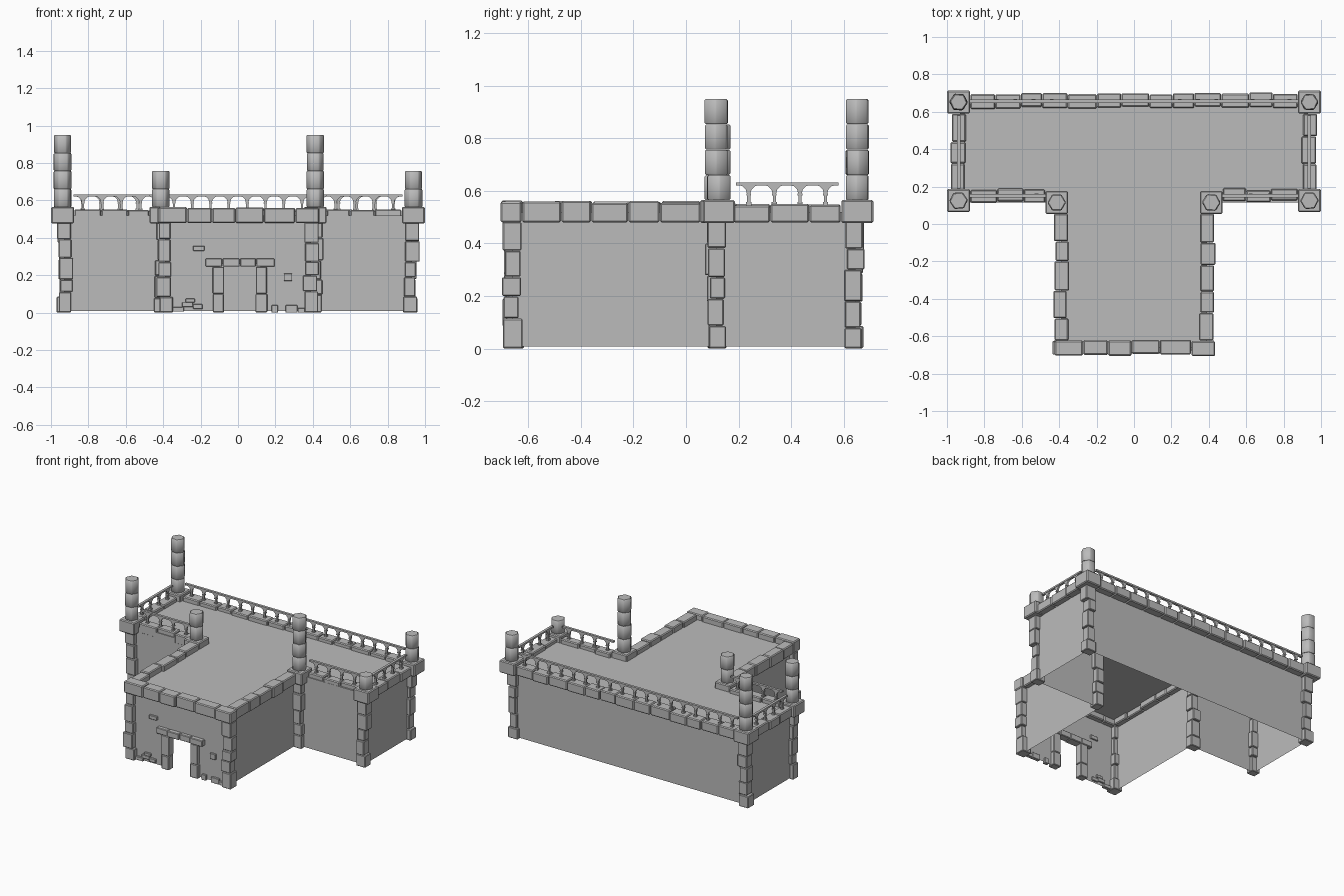
import bpy, bmesh, math, random
from mathutils import Matrix, Vector

random.seed(4)
old = bpy.data.objects.get("Cube")
if old:
    bpy.data.objects.remove(old)

stone = bpy.data.materials.new("grey_stone")
stone.use_nodes = True
GREY = (0.5, 0.5, 0.5, 1)
stone.diffuse_color = GREY
stone.node_tree.nodes["Principled BSDF"].inputs["Base Color"].default_value = GREY


def finish(name, bm, bevel=0, smooth=None):
    mesh = bpy.data.meshes.new(name)
    bm.to_mesh(mesh)
    bm.free()
    mesh.materials.append(stone)
    ob = bpy.data.objects.new(name, mesh)
    bpy.context.collection.objects.link(ob)
    if bevel:
        mod = ob.modifiers.new("worn_edges", 'BEVEL')
        mod.width = bevel
        mod.segments = 1
        mod.limit_method = 'ANGLE'
    if smooth:
        bpy.ops.object.select_all(action='DESELECT')
        ob.select_set(True)
        bpy.context.view_layer.objects.active = ob
        bpy.ops.object.shade_smooth_by_angle(angle=math.radians(smooth))
    return ob


def block(bm, lo, hi):
    lo, hi = Vector(lo), Vector(hi)
    size = hi - lo
    bmesh.ops.create_cube(bm, size=1, matrix=Matrix.Translation((lo + hi) / 2)
                          @ Matrix.Diagonal((*size, 1)))


def jitter(amount):
    return random.uniform(-amount, amount)


def cuts(a, b, n, wobble=0.15):
    # uneven joints between stones
    step = (b - a) / n
    inner = [a + step * (i + jitter(wobble)) for i in range(1, n)]
    return [a, *inner, b]


def course(bm, axis, a, b, across, n, top, half=0.038):
    # a row of coping stones along the x or y axis
    marks = cuts(a, b, n)
    for p, q in zip(marks, marks[1:]):
        c, h, t = across + jitter(0.006), half + jitter(0.003), top + jitter(0.004)
        lo, hi = (p + 0.001, c - h), (q - 0.001, c + h)
        if axis == 'y':
            lo, hi = lo[::-1], hi[::-1]
        block(bm, (*lo, 0.48), (*hi, t))


# Walls: thin shell, open underneath, with a doorway in the front wing
X, W, BACK, MID, FRONT, ROOF, BASE = 0.93, 0.39, 0.645, 0.115, -0.66, 0.52, 0.008
DOOR_L, DOOR_R, DOOR_TOP = -0.10, 0.12, 0.26
outline = [(W, FRONT), (W, MID), (X, MID), (X, BACK),
           (-X, BACK), (-X, MID), (-W, MID), (-W, FRONT)]
bm = bmesh.new()


def panel(a, b, z0, z1):
    bm.faces.new([bm.verts.new((*p, z)) for p, z in
                  ((a, z0), (b, z0), (b, z1), (a, z1))])


for a, b in zip(outline, outline[1:]):
    panel(a, b, BASE, ROOF)
panel((-W, FRONT), (DOOR_L, FRONT), BASE, ROOF)
panel((DOOR_R, FRONT), (W, FRONT), BASE, ROOF)
panel((DOOR_L, FRONT), (DOOR_R, FRONT), DOOR_TOP, ROOF)
finish("walls", bm)

# Flat roof
bm = bmesh.new()
bm.faces.new([bm.verts.new((x, y, ROOF)) for x, y in outline])
finish("roof", bm)

# Corner stones stacked up every corner
bm = bmesh.new()
corners = [(s * x, y) for s in (-1, 1)
           for x, y in ((0.925, 0.64), (0.925, 0.115), (0.41, 0.115), (0.39, -0.66))]
for x, y in corners:
    marks = cuts(0, 0.482, 5, 0.2)
    for z0, z1 in zip(marks, marks[1:]):
        cx, cy = x + jitter(0.008), y + jitter(0.006)
        hx, hy = 0.033 + jitter(0.006), 0.033 + jitter(0.005)
        block(bm, (cx - hx, cy - hy, z0 + 0.001), (cx + hx, cy + hy, z1 - 0.001))
finish("corner_stones", bm, 0.004)

# Coping stones around the roof edge
bm = bmesh.new()
course(bm, 'x', -0.875, 0.875, 0.66, 13, 0.55)
course(bm, 'x', -0.425, 0.435, -0.662, 6, 0.56)
for s in (-1, 1):
    course(bm, 'y', 0.18, 0.59, s * 0.937, 3, 0.547)
    course(bm, 'y', -0.624, 0.056, s * 0.39, 5, 0.558)
    lo, hi = sorted((s * 0.875, s * 0.475))
    course(bm, 'x', lo, hi, 0.152, 3, 0.55, 0.033)
finish("coping_stones", bm, 0.006)

# Pillar plinths and the broken pillars, each a stack of drums
plinths, pillars = bmesh.new(), bmesh.new()
DRUM = 0.0965
for x, y, drums in ((-0.938, 0.652, 4), (0.938, 0.652, 2), (-0.938, 0.125, 3),
                    (0.938, 0.125, 1), (-0.413, 0.115, 2), (0.413, 0.115, 4)):
    block(plinths, (x - 0.061, y - 0.061, 0.477), (x + 0.061, y + 0.061, 0.566))
    for i in range(drums):
        r = 0.049 + jitter(0.0015)
        place = Matrix.Translation((x, y, 0.564 + DRUM * (i + 0.5)))
        turn = Matrix.Rotation(math.radians(30 + jitter(6)), 4, 'Z')
        bmesh.ops.create_cone(pillars, cap_ends=True, segments=6, radius1=r,
                              radius2=r, depth=DRUM - 0.001, matrix=place @ turn)
finish("pillar_plinths", plinths, 0.006)
finish("pillars", pillars, 0.005, 62)

# Railings: a handrail on small posts with arched brackets
RAIL_Z = 0.62


def baluster(bm, x, y, along_y):
    arc = [math.radians(a) for a in (0, 30, 60, 90)]
    right = [(0.042 - 0.036 * math.cos(t), 0.587 + 0.036 * math.sin(t)) for t in arc]
    profile = right + [(-u, z) for u, z in reversed(right)]

    def spot(u, v, z):
        return (x + v, y + u, z) if along_y else (x + u, y + v, z)
    rings = [[bm.verts.new(spot(u, v, z)) for u, z in profile] for v in (-0.006, 0.006)]
    bm.faces.new(rings[0])
    bm.faces.new(rings[1][::-1])
    n = len(profile)
    for i in range(n):
        j = (i + 1) % n
        bm.faces.new((rings[0][j], rings[0][i], rings[1][i], rings[1][j]))
    for h, z0, z1 in ((0.006, 0.54, 0.59), (0.010, 0.54, 0.558), (0.009, 0.583, 0.59)):
        block(bm, (x - h, y - h, z0), (x + h, y + h, z1))


def railing(name, a, b, across, n, along_y=False):
    bm = bmesh.new()
    lo, hi = (a, across - 0.009), (b, across + 0.009)
    if along_y:
        lo, hi = lo[::-1], hi[::-1]
    block(bm, (*lo, RAIL_Z), (*hi, RAIL_Z + 0.012))
    step = (b - a) / n
    for i in range(n):
        u = a + step * (i + 0.5)
        baluster(bm, *((across, u) if along_y else (u, across)), along_y)
    bmesh.ops.recalc_face_normals(bm, faces=bm.faces)
    finish(name, bm)


railing("back_railing", -0.88, 0.88, 0.657, 18)
for side, s in (("right", -1), ("left", 1)):
    railing(side + "_side_railing", 0.19, 0.58, s * 0.937, 4, True)
    lo, hi = sorted((s * 0.88, s * 0.47))
    railing(side + "_front_railing", lo, hi, 0.152, 4)

# Door frame: two stacked jambs and a lintel of four stones
bm = bmesh.new()
for x in (-0.105, 0.125):
    for z0, z1 in ((0, 0.10), (0.10, 0.245)):
        h = 0.03 + jitter(0.002)
        block(bm, (x - h, FRONT - 0.025, z0 + 0.001), (x + h, FRONT + 0.03, z1))
marks = cuts(-0.175, 0.197, 4, 0.08)
for a, b in zip(marks, marks[1:]):
    block(bm, (a + 0.001, FRONT - 0.03 + jitter(0.003), 0.246), (b - 0.001, FRONT + 0.03, 0.29))
finish("door_frame", bm, 0.004)

# Loose bricks showing on the front wall
bm = bmesh.new()
for x0, x1, z0, z1 in ((0.245, 0.29, 0.17, 0.21), (0.18, 0.213, 0, 0.04),
                       (0.255, 0.318, 0, 0.04), (0.32, 0.362, 0, 0.025),
                       (-0.24, -0.18, 0.33, 0.357), (-0.35, -0.29, 0.005, 0.03),
                       (-0.3, -0.24, 0.03, 0.055), (-0.24, -0.19, 0.02, 0.045),
                       (-0.28, -0.23, 0.055, 0.075)):
    block(bm, (x0, FRONT - 0.015, z0), (x1, FRONT + 0.01, z1))
finish("loose_bricks", bm, 0.002)
